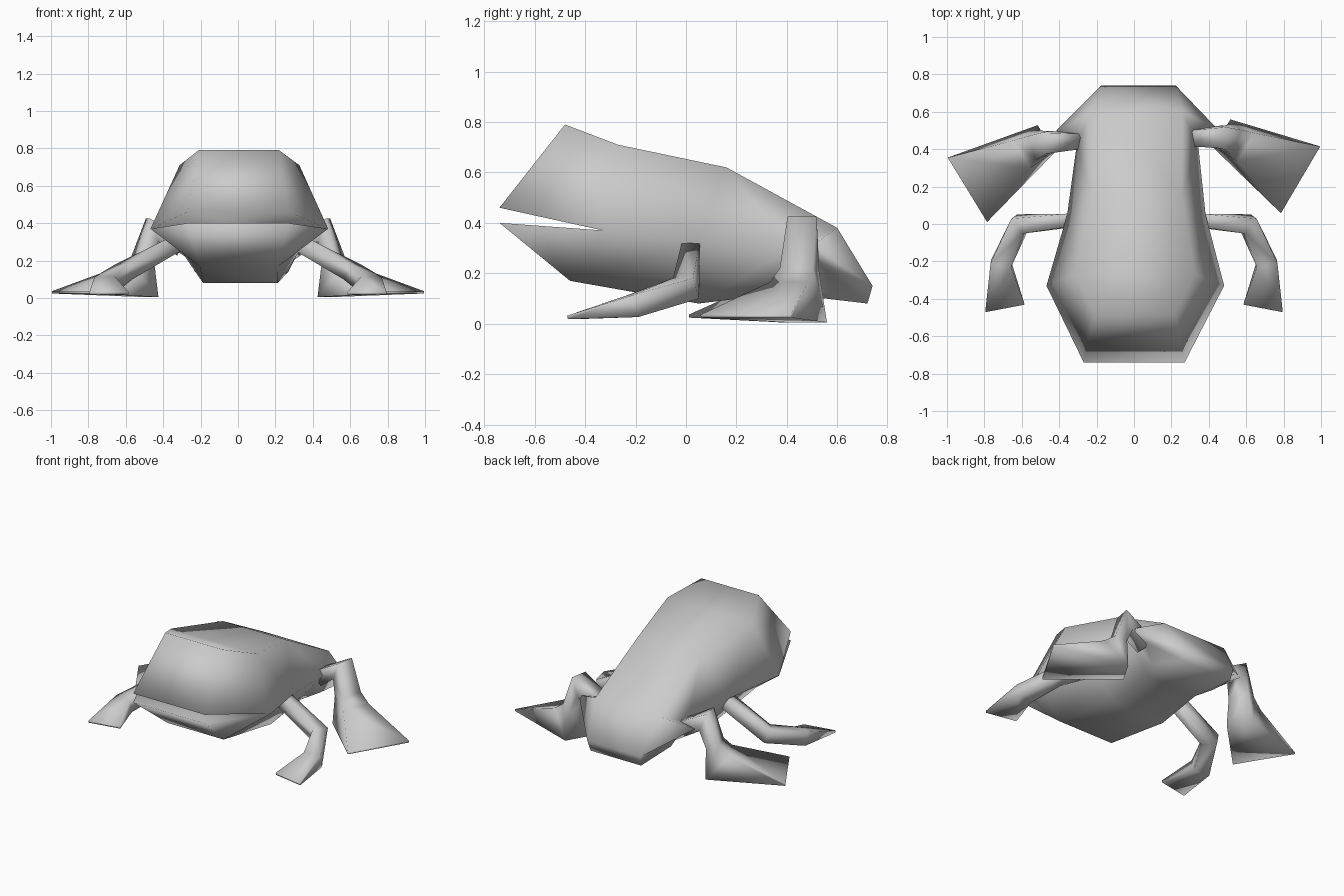
import bpy, bmesh, math
from mathutils import Vector

cube = bpy.data.objects.get("Cube")
if cube:
    bpy.data.objects.remove(cube)

skin = bpy.data.materials.new("grey_skin")
skin.use_nodes = True
grey = (0.6, 0.6, 0.6, 1)
skin.diffuse_color = grey
skin.node_tree.nodes["Principled BSDF"].inputs["Base Color"].default_value = grey


def finish(name, bm):
    """Turn a bmesh into a smooth-shaded object."""
    bmesh.ops.recalc_face_normals(bm, faces=bm.faces)
    mesh = bpy.data.meshes.new(name)
    bm.to_mesh(mesh)
    bm.free()
    mesh.materials.append(skin)
    obj = bpy.data.objects.new(name, mesh)
    bpy.context.collection.objects.link(obj)
    bpy.ops.object.select_all(action="DESELECT")
    obj.select_set(True)
    bpy.context.view_layer.objects.active = obj
    bpy.ops.object.shade_smooth_by_angle(angle=math.pi)


# Body: landmarks of the left half
landmarks = dict(
    rim=(.27, -.74, .46), brow=(.215, -.48, .79), crown=(.32, -.27, .71),
    back=(.24, .16, .62), rump=(.24, .6, .38), tail_top=(.2, .74, .15),
    tail_low=(.19, .72, .08), belly_rear=(.19, .38, .12), belly=(.2, .05, .08),
    chin=(.21, -.46, .17), lip=(.27, -.74, .4), corner=(.475, -.33, .37),
    shoulder=(.37, .05, .33), waist=(.325, .42, .3), hip=(.435, .5, .31),
    groin=(.31, .5, .26), thigh_low=(.25, .49, .14))

# Strip of points bridged across the middle, from upper jaw round to lower jaw
middle = ("corner rim brow crown back rump tail_top tail_low "
          "belly_rear belly chin lip corner").split()

# Side faces, built on both halves
sides = ["rim brow crown", "rim crown corner", "crown back shoulder corner",
         "back rump waist shoulder", "rump hip waist", "rump tail_top hip",
         "hip tail_top groin", "groin tail_top tail_low thigh_low",
         "thigh_low tail_low belly_rear", "thigh_low belly_rear waist",
         "groin thigh_low waist", "hip groin waist",
         "belly belly_rear waist shoulder",
         "chin belly shoulder corner", "lip chin corner"]

bm = bmesh.new()
left, right = {}, {}
for key, (x, y, z) in landmarks.items():
    lean = .012 + .015 * y
    left[key] = bm.verts.new((x + lean, y, z))
    right[key] = bm.verts.new((-x + lean, y, z))
for a, b in zip(middle, middle[1:]):
    bm.faces.new((left[a], left[b], right[b], right[a]))
for face in sides:
    for half in (left, right):
        bm.faces.new([half[key] for key in face.split()])
finish("body", bm)


def limb(name, sections, side, skew=0):
    """Loft four-sided sections: centre, half-width vector, half-thickness."""
    bm = bmesh.new()
    centres = [Vector(s[0]) for s in sections]
    rings = []
    for i, (_, width, thick) in enumerate(sections):
        before, after = centres[max(i - 1, 0)], centres[min(i + 1, len(centres) - 1)]
        tangent = (after - centres[i]).normalized() + (centres[i] - before).normalized()
        w = Vector(width)
        up = tangent.cross(w).normalized() * thick
        ring = []
        for p in (w + up, w - up, -w - up, up - w):
            p = p + centres[i]
            ring.append(bm.verts.new((side * p.x, p.y + skew * side * p.x, max(p.z, 0))))
        rings.append(ring)
    for a, b in zip(rings, rings[1:]):
        for k in range(4):
            n = (k + 1) % 4
            bm.faces.new((a[k], a[n], b[n], b[k]))
    bm.faces.new(rings[0])
    bm.faces.new(rings[-1])
    finish(name, bm)


# Legs: shoulder to fingers, and hip to webbed toes
front_leg = [((.33, .02, .29), (0, .035, 0), .045),
             ((.61, 0, .14), (.03, .04, 0), .045),
             ((.71, -.21, .07), (.055, .01, 0), .045),
             ((.69, -.45, .025), (.105, -.02, 0), .007)]
hind_leg = [((.3, .45, .27), (0, .04, 0), .05),
            ((.46, .45, .365), (.01, .057, 0), .065),
            ((.51, .435, .21), (.025, .065, 0), .04),
            ((.535, .43, .085), (.045, .075, 0), .11),
            ((.89, .21, .03), (.105, .175, 0), .006)]
for side, label in ((1, "left"), (-1, "right")):
    limb(label + "_front_leg", front_leg, side)
    limb(label + "_hind_leg", hind_leg, side, .03)
